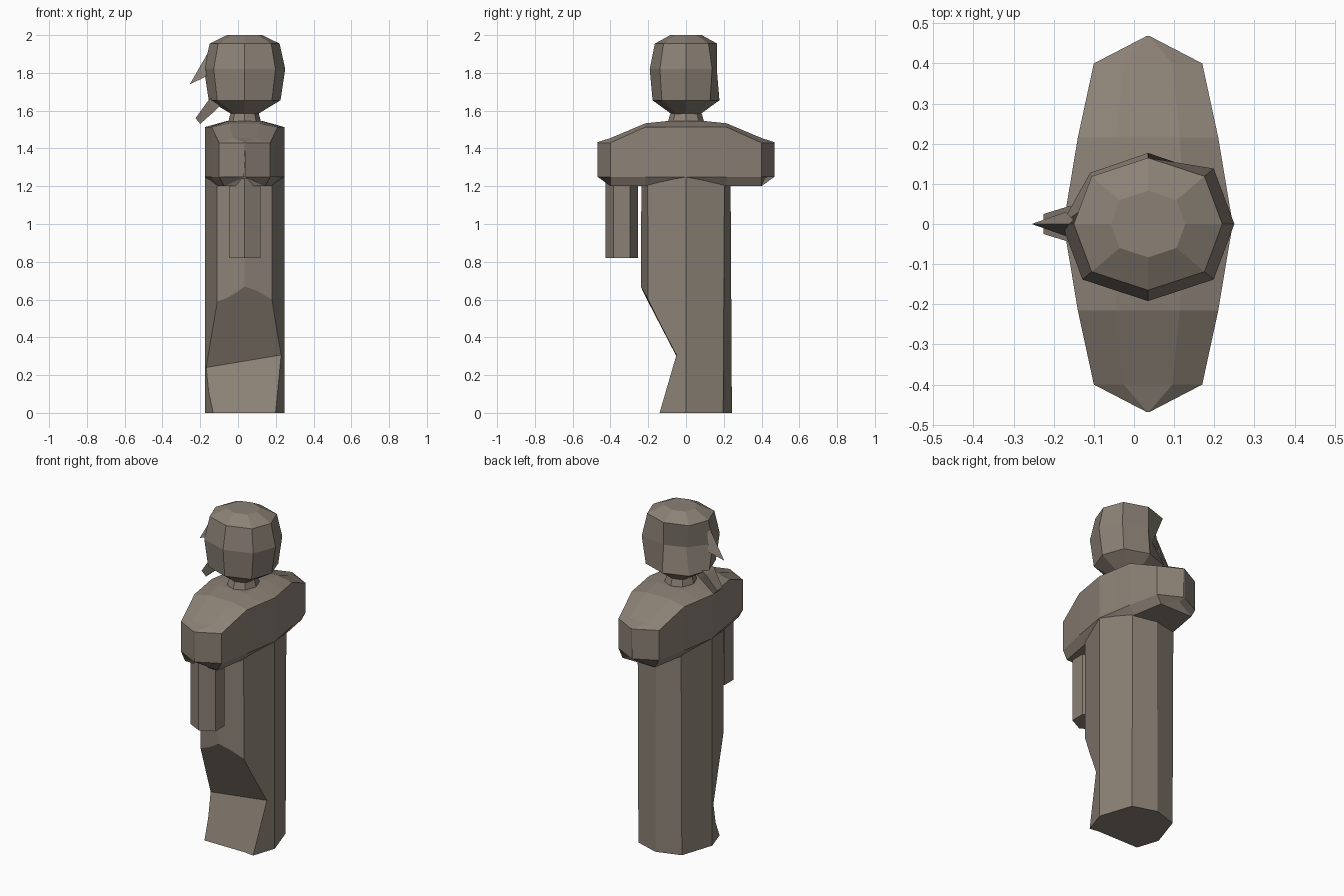
import bpy, bmesh, math

if "Cube" in bpy.data.objects:
    bpy.data.objects.remove(bpy.data.objects["Cube"])

stone = bpy.data.materials.new("weathered brown stone")
stone.diffuse_color = (0.26, 0.22, 0.18, 1)
stone.use_nodes = True
stone.node_tree.nodes["Principled BSDF"].inputs["Base Color"].default_value = stone.diffuse_color
CX = 0.035  # centre line of the column


def mesh_object(name, verts, faces):
    bm = bmesh.new()
    vs = [bm.verts.new(v) for v in verts]
    for f in faces:
        bm.faces.new([vs[i] for i in f])
    bmesh.ops.recalc_face_normals(bm, faces=bm.faces)
    me = bpy.data.meshes.new(name)
    bm.to_mesh(me)
    bm.free()
    me.materials.append(stone)
    ob = bpy.data.objects.new(name, me)
    bpy.context.collection.objects.link(ob)
    return ob


def loft(name, rings):
    """Skin a list of equal-length rings and cap both ends."""
    n = len(rings[0])
    verts = [p for r in rings for p in r]
    faces = [(k * n + i, k * n + (i + 1) % n, (k + 1) * n + (i + 1) % n, (k + 1) * n + i)
             for k in range(len(rings) - 1) for i in range(n)]
    last = (len(rings) - 1) * n
    faces += [tuple(range(n))[::-1], tuple(range(last, last + n))]
    return mesh_object(name, verts, faces)


def octagon(rx, ry, z, dx=0.707, dy=0.707):
    """Octagon with corners on the axes; dx, dy place the diagonal corners."""
    c = [(1, 0), (dx, dy), (0, 1), (-dx, dy), (-1, 0), (-dx, -dy), (0, -1), (dx, -dy)]
    return [(CX + x * rx, y * ry, z) for x, y in c]


# Column body
body = loft("column_body", [octagon(0.21, 0.243, 0, 0.69, 0.81),
                            octagon(0.21, 0.235, 1.4, 0.69, 0.87)])

# Broken notch in the front of the base
notch = []
for x, cy, cz, top in ((-0.4, -0.002, 0.202, 0.967), (0.4, -0.064, 0.335, 1.037)):
    notch.append([(x, -0.4, top), (x, cy, cz), (x, -0.196, -0.1), (x, -0.4, -0.1)])
cutter = loft("notch_cutter", notch)
mod = body.modifiers.new("notch", 'BOOLEAN')
mod.operation = 'DIFFERENCE'
mod.solver = 'EXACT'
mod.object = cutter
bpy.context.view_layer.objects.active = body
bpy.ops.object.modifier_apply(modifier=mod.name)
bpy.data.objects.remove(cutter)


# Shoulders, lofted from side to side: y, half width, edge top, crown top, lower edge, bottom
half = [(0.468, 0.004, 1.43, 1.433, 1.25, 1.247),
        (0.40, 0.135, 1.43, 1.455, 1.25, 1.20),
        (0.215, 0.175, 1.513, 1.533, 1.25, 1.20),
        (0.10, 0.194, 1.513, 1.545, 1.25, 1.20)]
mid = [(0, 0.211, 1.513, 1.545, 1.25, 1.20)]
sections = [(-s[0],) + s[1:] for s in half] + mid + half[::-1]
rings = []
for y, w, edge, crown, low, bot in sections:
    yb = math.copysign(min(abs(y), 0.42), y)
    rings.append([(CX + a * w, b, z) for a, b, z in (
        (-1, y, low), (-1, y, edge), (-0.45, y, crown), (0.45, y, crown),
        (1, y, edge), (1, y, low), (0.8, yb, bot), (-0.8, yb, bot))])
loft("shoulders", rings)

# Single hanging arm stub
arm = [[(CX + 0.085 * s, -0.34 + 0.085 * c, z)
        for s, c in ((0, 1), (0.98, 0.5), (0.98, -0.5), (0, -1), (-0.98, -0.5), (-0.98, 0.5))]
       for z in (0.82, 1.24)]
loft("arm_stub", arm)

# Neck
loft("neck", [octagon(0.09, 0.10, 1.53), octagon(0.062, 0.068, 1.63)])

# Head, with one corner chipped away at the back
head_rings = [octagon(rx, ry, z, 0.76, 0.72) for rx, ry, z in (
    (0.05, 0.06, 1.57), (0.19, 0.177, 1.655), (0.215, 0.192, 1.82),
    (0.185, 0.165, 1.955), (0.093, 0.083, 2.0))]
head_rings[2][3] = (-0.06, 0.085, 1.80)
head_rings[2][2] = (CX, 0.163, 1.82)
loft("head", head_rings)

# Nose: thin wedge on the face (towards -x)
mesh_object("nose", [(-0.14, 0, 1.94), (-0.255, 0, 1.74), (-0.17, -0.03, 1.78), (-0.17, 0.03, 1.78)],
            [(0, 1, 2), (0, 3, 1), (1, 3, 2), (0, 2, 3)])

# Beard: tapered shard slanting out and down
loft("beard", [[(-0.05, -0.05, 1.74), (-0.05, 0.05, 1.74), (-0.08, 0.04, 1.64), (-0.08, -0.04, 1.64)],
               [(-0.16, -0.045, 1.65), (-0.16, 0.045, 1.65), (-0.115, 0.03, 1.605), (-0.115, -0.03, 1.605)],
               [(-0.225, -0.025, 1.56), (-0.225, 0.025, 1.56), (-0.20, 0.02, 1.53), (-0.20, -0.02, 1.53)]])
